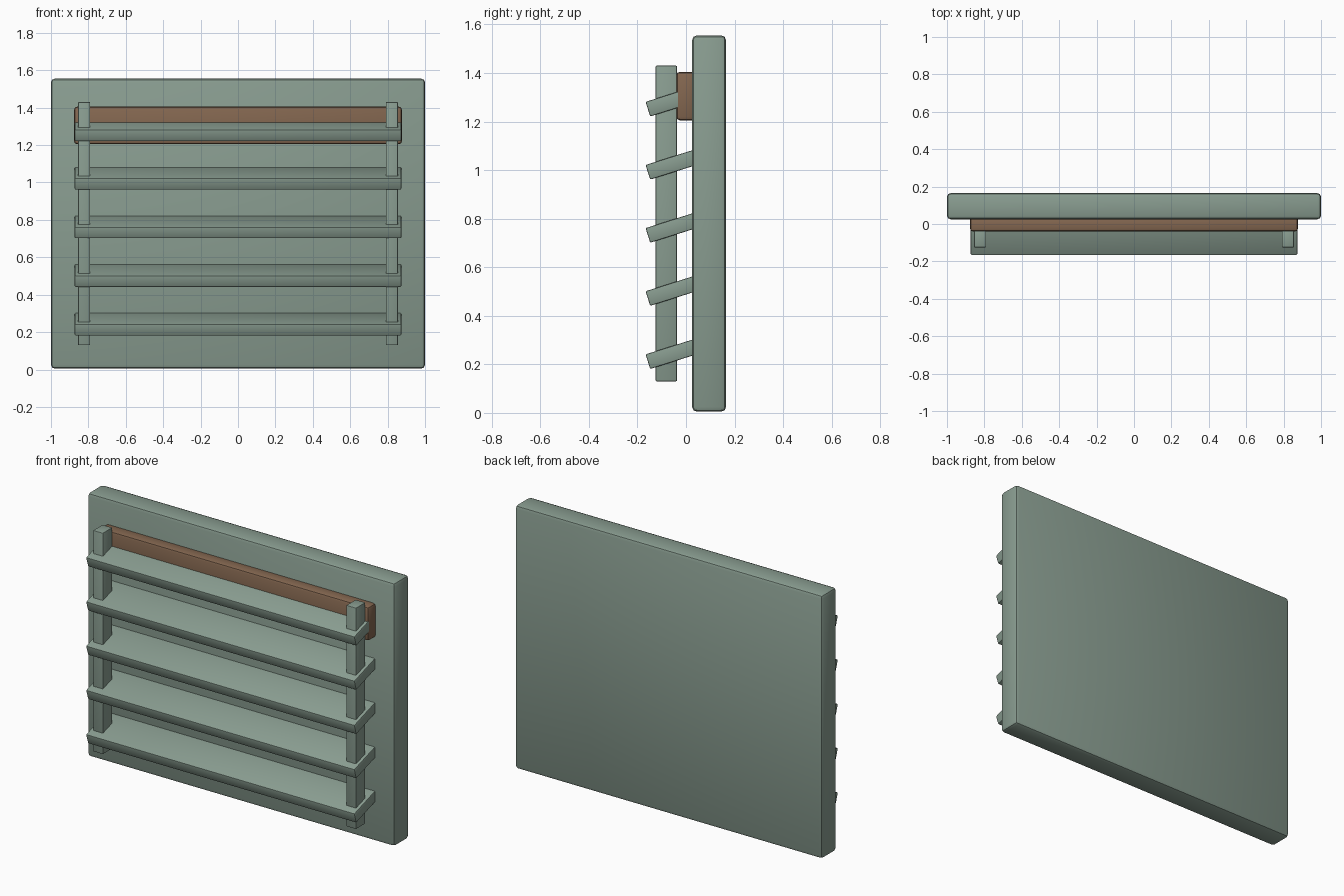
import bpy
from math import radians, sin, cos

cube = bpy.data.objects.get("Cube")
if cube:
    bpy.data.objects.remove(cube, do_unlink=True)


def make_material(name, rgb):
    mat = bpy.data.materials.new(name)
    mat.use_nodes = True
    color = (*rgb, 1.0)
    mat.diffuse_color = color
    mat.node_tree.nodes["Principled BSDF"].inputs["Base Color"].default_value = color
    return mat


sage = make_material("sage green paint", (0.25, 0.335, 0.28))
wood = make_material("brown wood", (0.23, 0.135, 0.08))


def box(name, center, size, mat, bevel, tilt=0.0):
    """Box with rounded edges, optionally tilted about x."""
    bpy.ops.mesh.primitive_cube_add(size=1, location=center)
    obj = bpy.context.object
    obj.name = name
    obj.scale = size
    bpy.ops.object.transform_apply(location=False, rotation=False, scale=True)
    obj.rotation_euler.x = tilt
    obj.data.materials.append(mat)
    mod = obj.modifiers.new("rounded edges", 'BEVEL')
    mod.width = bevel
    mod.segments = 2
    bpy.ops.object.modifier_apply(modifier=mod.name)
    bpy.ops.object.shade_smooth_by_angle(angle=radians(35))
    return obj


# Back panel and the wooden batten fixed to it
box("back_panel", (0, 0.095, 0.78), (2.0, 0.14, 1.55), sage, 0.02)
box("top_batten", (0, 0.0, 1.305), (1.752, 0.08, 0.2), wood, 0.015)

# Upright rails
for side, label in ((1, "left"), (-1, "right")):
    box(label + "_rail", (side * 0.823, -0.081, 0.78), (0.064, 0.088, 1.3), sage, 0.004)

# Tilted slats, with their inner edges set into the panel
tilt = radians(17.5)
depth, thickness = 0.23, 0.063
for i in range(5):
    y = -0.157 + cos(tilt) * depth / 2
    z = 0.211 + i * 0.26 + sin(tilt) * depth / 2
    box(f"slat_{i + 1}", (0, y, z), (1.746, depth, thickness), sage, 0.005, tilt)
